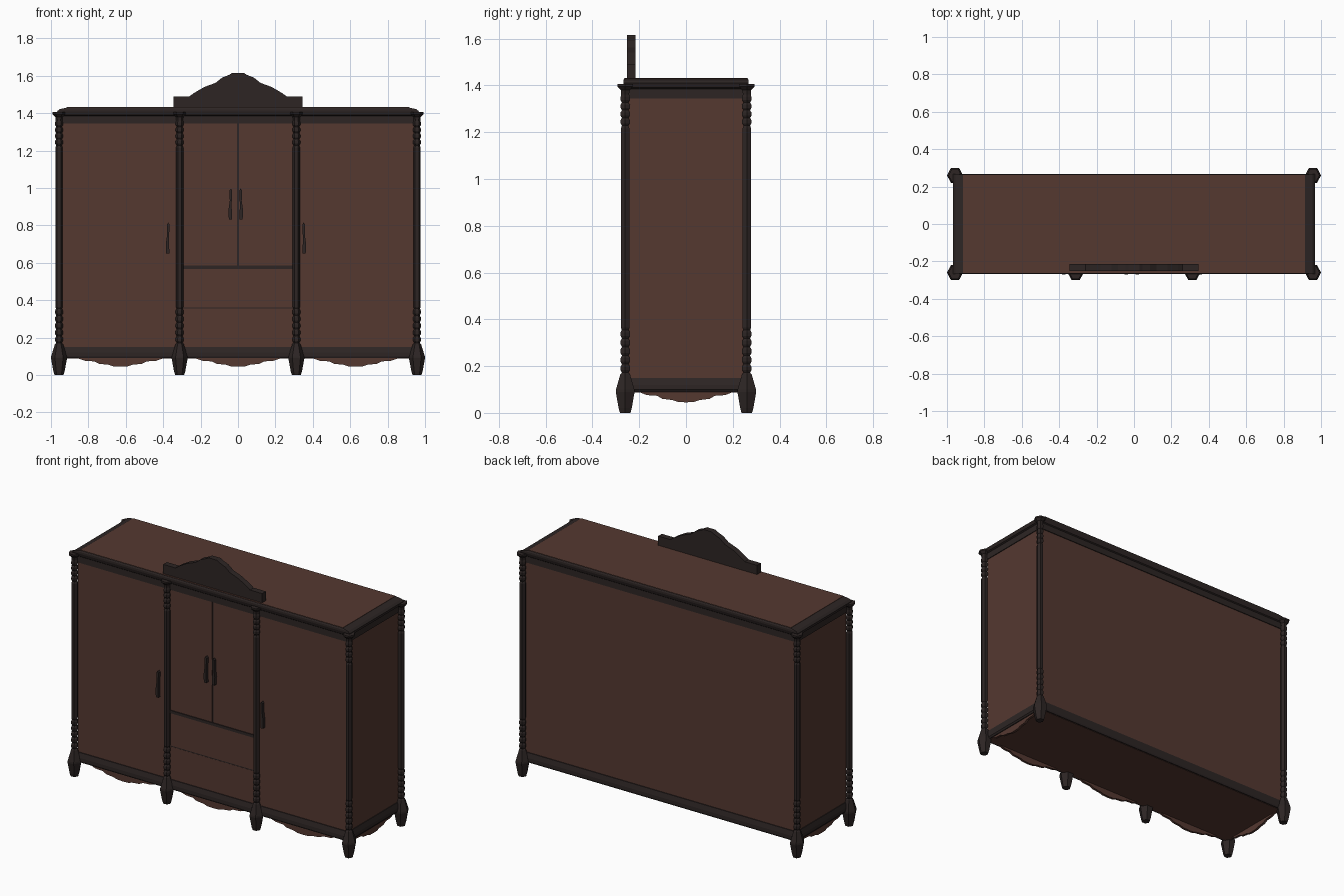
import bpy, bmesh, math

if "Cube" in bpy.data.objects:
    bpy.data.objects.remove(bpy.data.objects["Cube"])

def material(name, rgb):
    m = bpy.data.materials.new(name)
    m.diffuse_color = (*rgb, 1)
    m.use_nodes = True
    m.node_tree.nodes["Principled BSDF"].inputs["Base Color"].default_value = m.diffuse_color
    return m

BROWN = material("brown wood", (0.089, 0.040, 0.030))
DARK = material("dark wood", (0.026, 0.0185, 0.0176))

def finish(name, bm, mat):
    bmesh.ops.recalc_face_normals(bm, faces=bm.faces)
    me = bpy.data.meshes.new(name)
    bm.to_mesh(me)
    bm.free()
    me.materials.append(mat)
    ob = bpy.data.objects.new(name, me)
    bpy.context.collection.objects.link(ob)
    return ob

def loft(name, rings, mat):
    """Join rings of points, capped at both ends."""
    bm = bmesh.new()
    vs = [[bm.verts.new(p) for p in r] for r in rings]
    n = len(vs[0])
    for a, b in zip(vs, vs[1:]):
        for i in range(n):
            j = (i + 1) % n
            bm.faces.new((a[i], a[j], b[j], b[i]))
    bm.faces.new(vs[0])
    bm.faces.new(vs[-1])
    return finish(name, bm, mat)

def box(name, x0, x1, y0, y1, z0, z1, mat):
    ring = lambda z: [(x0, y0, z), (x1, y0, z), (x1, y1, z), (x0, y1, z)]
    return loft(name, [ring(z0), ring(z1)], mat)

def moulding(name, sections, mat):
    return loft(name, [[(-x, -y, z), (x, -y, z), (x, y, z), (-x, y, z)]
                       for x, y, z in sections], mat)

def plate_xz(name, pts, y0, y1, mat):
    return loft(name, [[(x, y, z) for x, z in pts] for y in (y0, y1)], mat)

# Carcass, base moulding, cornice and top
box("carcass", -0.945, 0.945, -0.245, 0.25, 0.088, 1.40, BROWN)
moulding("base_moulding", [(0.95, 0.257, 0.09), (0.957, 0.262, 0.10),
                           (0.957, 0.262, 0.12), (0.949, 0.255, 0.15)], DARK)
moulding("cornice", [(0.95, 0.255, 1.345), (0.95, 0.255, 1.385), (0.96, 0.262, 1.39),
                     (0.967, 0.268, 1.41), (0.955, 0.268, 1.421), (0.915, 0.264, 1.43)], DARK)
moulding("top_panel", [(0.915, 0.262, 1.426), (0.915, 0.262, 1.432)], BROWN)

# Doors and drawers, with dark strips in the gaps
for s, side in ((-1, "left"), (1, "right")):
    a, b = sorted((s * 0.325, s * 0.94))
    box(side + "_wardrobe_door", a, b, -0.25, -0.244, 0.145, 1.35, BROWN)
    a, b = sorted((s * 0.005, s * 0.30))
    box(side + "_centre_door", a, b, -0.25, -0.244, 0.58, 1.35, BROWN)
box("upper_drawer", -0.30, 0.30, -0.25, -0.244, 0.361, 0.57, BROWN)
box("lower_drawer", -0.30, 0.30, -0.25, -0.244, 0.145, 0.355, BROWN)
box("door_gap", -0.005, 0.005, -0.249, -0.244, 0.58, 1.35, DARK)
box("drawer_gap", -0.30, 0.30, -0.249, -0.244, 0.355, 0.361, DARK)
box("centre_rail", -0.30, 0.30, -0.255, -0.244, 0.567, 0.585, DARK)

# Door handles: slim bars that widen towards the bottom
HANDLE = [(0.004, 0), (0.021, 0), (0.023, 0.05), (0.016, 0.10), (0.017, 0.155),
          (0.010, 0.165), (0.003, 0.155), (0.006, 0.08)]
for name, x, z, s in (("left_door_handle", -0.363, 0.65, -1), ("right_door_handle", 0.341, 0.65, 1),
                      ("left_centre_handle", -0.028, 0.832, -1), ("right_centre_handle", 0.004, 0.832, 1)):
    plate_xz(name, [(x + s * u, z + v) for u, v in HANDLE], -0.27, -0.249, DARK)

# Six-sided turned posts with feet, beads and flared capitals
profile = [(0.024, 0), (0.030, 0.02), (0.043, 0.09), (0.042, 0.10), (0.022, 0.165)]
def beads(z0, z1, n):
    h = (z1 - z0) / n
    for i in range(n):
        z = z0 + i * h
        profile.extend([(0.015, z), (0.021, z + 0.3 * h), (0.021, z + 0.7 * h)])
beads(0.172, 0.355, 5)
profile += [(0.016, 0.355), (0.020, 0.365), (0.020, 1.215), (0.016, 1.225)]
beads(1.228, 1.36, 4)
profile += [(0.018, 1.362), (0.020, 1.38), (0.035, 1.395), (0.035, 1.405)]

def post(name, x, y):
    loft(name, [[(x + r * math.cos(k * math.pi / 3), y + r * 1.08 * math.sin(k * math.pi / 3), z)
                 for k in range(6)] for r, z in profile], DARK)

for i, x in enumerate((-0.957, -0.312, 0.312, 0.957)):
    post(f"front_post_{i + 1}", x, -0.26)
post("back_left_post", -0.957, 0.26)
post("back_right_post", 0.957, 0.26)

# Scalloped aprons under the front and the sides
half = [(0.228, 0.10), (0.225, 0.088), (0.19, 0.076), (0.14, 0.073), (0.115, 0.060),
        (0.065, 0.055), (0.04, 0.047), (0.0, 0.045)]
scallop = [(-u, z) for u, z in half] + [(u, z) for u, z in half[-2::-1]]
for name, cx in (("left", -0.628), ("centre", 0), ("right", 0.628)):
    plate_xz(name + "_front_apron", [(cx + u, z) for u, z in scallop], -0.25, -0.235, BROWN)
for name, s in (("left", -1), ("right", 1)):
    loft(name + "_side_apron", [[(s * x, u * 0.88, z) for u, z in scallop]
                                for x in (0.93, 0.945)], BROWN)

# Arched pediment
arch = [(0.345, 1.42), (0.345, 1.49), (0.26, 1.49), (0.235, 1.508), (0.18, 1.54),
        (0.12, 1.562), (0.085, 1.59), (0.045, 1.606), (0.03, 1.616)]
plate_xz("pediment", [(-x, z) for x, z in arch] + arch[::-1], -0.252, -0.215, DARK)
